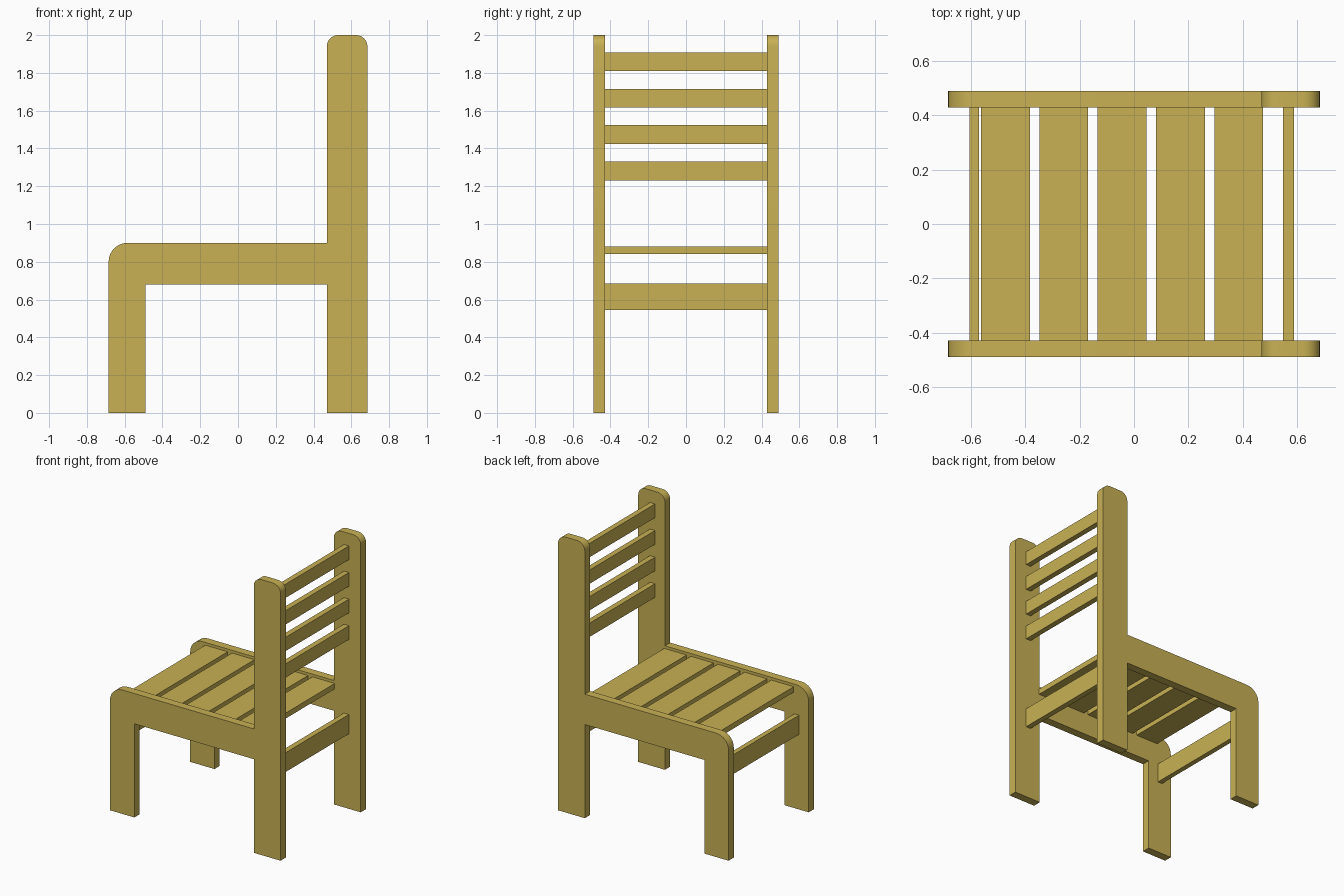
import bpy, bmesh, math

if "Cube" in bpy.data.objects:
    bpy.data.objects.remove(bpy.data.objects["Cube"])

wood = bpy.data.materials.new("wood")
wood.diffuse_color = (0.58, 0.44, 0.09, 1)
wood.use_nodes = True
wood.node_tree.nodes["Principled BSDF"].inputs["Base Color"].default_value = wood.diffuse_color

INNER, OUTER = 0.43, 0.49   # y range of the side panels


def finish(name, bm):
    bmesh.ops.recalc_face_normals(bm, faces=bm.faces)
    mesh = bpy.data.meshes.new(name)
    bm.to_mesh(mesh)
    bm.free()
    mesh.materials.append(wood)
    obj = bpy.data.objects.new(name, mesh)
    bpy.context.collection.objects.link(obj)
    return obj


def arc(cx, cz, r, start, end, steps=8):
    angles = [math.radians(start + (end - start) * i / steps) for i in range(steps + 1)]
    return [(cx + r * math.cos(a), cz + r * math.sin(a)) for a in angles]


def slat(name, x0, x1, z0, z1):
    bm = bmesh.new()
    bmesh.ops.create_cube(bm, size=1)
    for v in bm.verts:
        v.co = ((x0 + x1) / 2 + v.co.x * (x1 - x0),
                v.co.y * 2 * INNER,
                (z0 + z1) / 2 + v.co.z * (z1 - z0))
    return finish(name, bm)


# Side panel outline: front leg, seat rail and back post in one board
outline = ([(-0.685, 0)]
           + arc(-0.585, 0.80, 0.10, 180, 90)
           + [(0.47, 0.90)]
           + arc(0.53, 1.94, 0.06, 180, 90)
           + arc(0.625, 1.94, 0.06, 90, 0)
           + [(0.685, 0), (0.47, 0), (0.47, 0.68), (-0.49, 0.68), (-0.49, 0)])


def side_panel(name, y0, y1):
    bm = bmesh.new()
    face = bm.faces.new([bm.verts.new((x, y0, z)) for x, z in outline])
    ext = bmesh.ops.extrude_face_region(bm, geom=[face], use_keep_orig=True)
    moved = [g for g in ext["geom"] if isinstance(g, bmesh.types.BMVert)]
    bmesh.ops.translate(bm, verts=moved, vec=(0, y1 - y0, 0))
    obj = finish(name, bm)
    bpy.ops.object.select_all(action='DESELECT')
    obj.select_set(True)
    bpy.context.view_layer.objects.active = obj
    bpy.ops.object.shade_smooth_by_angle(angle=math.radians(30))


side_panel("side_panel_front", -OUTER, -INNER)
side_panel("side_panel_back", INNER, OUTER)

# Seat slats
for i in range(5):
    x = -0.564 + i * 0.215
    slat(f"seat_slat_{i + 1}", x, x + 0.18, 0.84, 0.88)

# Backrest slats
for i in range(4):
    z = 1.23 + i * 0.193
    slat(f"backrest_slat_{i + 1}", 0.55, 0.59, z, z + 0.10)

# Stretchers between the legs
slat("front_leg_stretcher", -0.607, -0.571, 0.545, 0.685)
slat("back_leg_stretcher", 0.55, 0.59, 0.545, 0.685)
